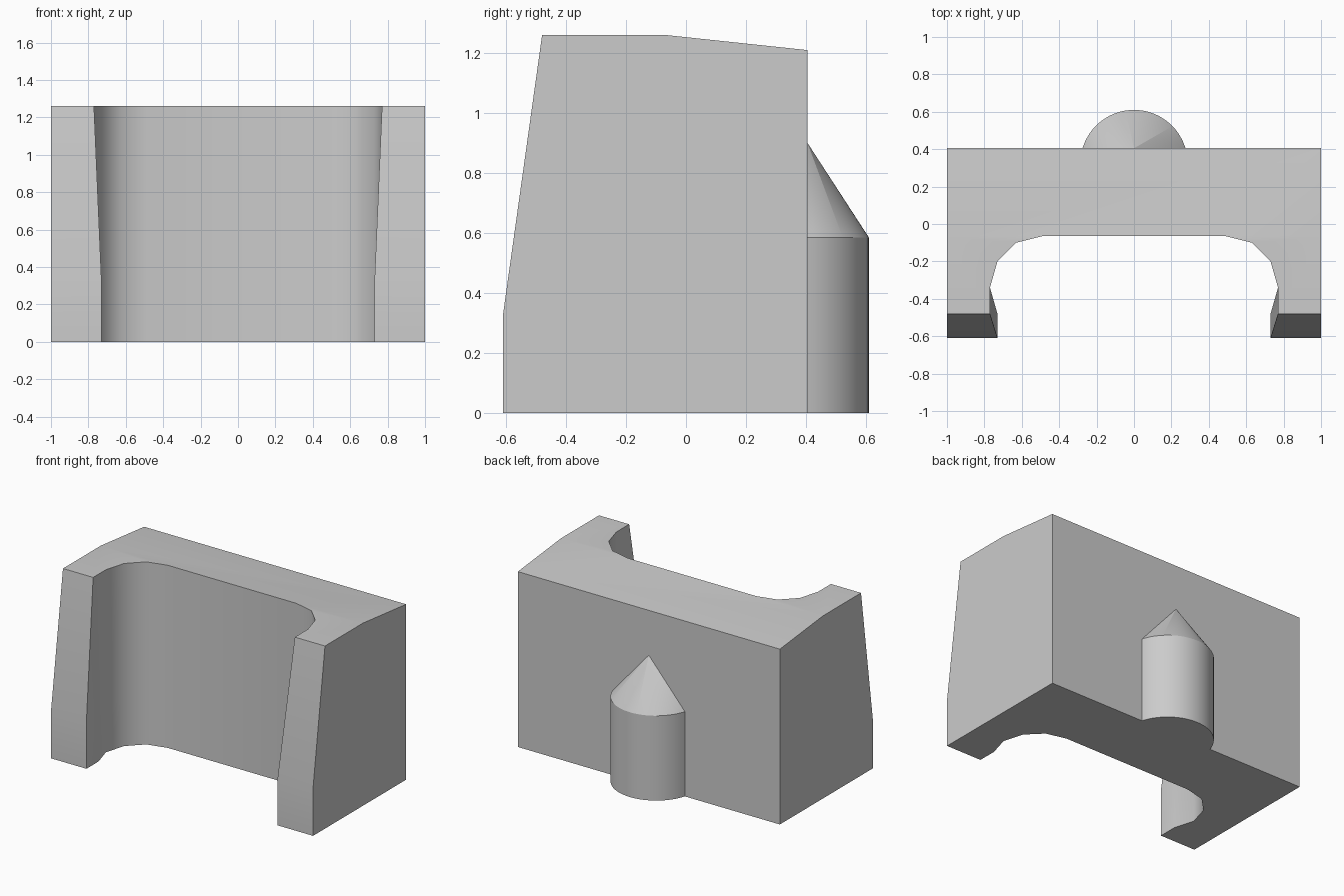
import bpy, bmesh
from math import asin, cos, sin, pi, radians

cube = bpy.data.objects.get("Cube")
if cube:
    bpy.data.objects.remove(cube, do_unlink=True)

grey = bpy.data.materials.new("plain grey")
grey.use_nodes = True
grey.diffuse_color = (0.6, 0.6, 0.6, 1)
grey.node_tree.nodes["Principled BSDF"].inputs["Base Color"].default_value = (0.6, 0.6, 0.6, 1)


def loft(name, rings, caps, smooth):
    """Join matching closed rings with side faces and close both ends."""
    bm = bmesh.new()
    loops = [[bm.verts.new(p) for p in ring] for ring in rings]
    n = len(loops[0])
    for a, b in zip(loops, loops[1:]):
        for i in range(n):
            j = (i + 1) % n
            bm.faces.new((a[i], a[j], b[j], b[i]))
    for loop in (loops[0], loops[-1]):
        for cap in caps:
            bm.faces.new([loop[i] for i in cap])
    bmesh.ops.remove_doubles(bm, verts=bm.verts, dist=0.0005)
    bmesh.ops.recalc_face_normals(bm, faces=bm.faces)
    mesh = bpy.data.meshes.new(name)
    bm.to_mesh(mesh)
    bm.free()
    mesh.materials.append(grey)
    obj = bpy.data.objects.new(name, mesh)
    bpy.context.collection.objects.link(obj)
    bpy.ops.object.select_all(action="DESELECT")
    obj.select_set(True)
    bpy.context.view_layer.objects.active = obj
    bpy.ops.object.shade_smooth_by_angle(angle=radians(smooth))


# Body: U-shaped plan with a rounded recess, front edges leaning back above a low step
FRONT, FOLD, BACK, HEIGHT = -0.61, -0.065, 0.405, 1.26
half = [(0.49, FOLD), (0.63, -0.1), (0.73, -0.2), (0.77, -0.34), (0.73, -0.48),
        (0.73, FRONT), (1, FRONT), (1, FOLD), (1, BACK)]
half_top = half[:4] + [(0.77, -0.48), (0.77, -0.48), (1, -0.48)] + half[7:]


def mirrored(points):
    return points + [(-x, y) for x, y in reversed(points)]


lower = [[(x, y, z) for x, y in mirrored(half)] for z in (0, 0.33)]
upper = [(x, y, 1.21 if y == BACK else HEIGHT) for x, y in mirrored(half_top)]
wing = list(range(8))
loft("body", lower + [upper],
     [wing, [17 - i for i in wing], [0, 7, 8, 9, 10, 17]], 32)

# Rear buttress: part of a round column with a pointed cap against the wall
RADIUS, CENTRE, STEPS = 0.287, 0.323, 32
start = asin((BACK - CENTRE) / RADIUS)
arc = []
for i in range(STEPS + 1):
    a = start + (pi - 2 * start) * i / STEPS
    arc.append((RADIUS * cos(a), CENTRE + RADIUS * sin(a)))
cap = [list(range(STEPS + 1))]
base, shoulder = [[(x, y, z) for x, y in arc] for z in (0, 0.585)]
loft("rear_column", [base, shoulder], cap, 30)
tip = [(x * 0.002, BACK + (y - BACK) * 0.002, 0.9) for x, y in arc]
loft("rear_column_cap", [shoulder, tip], cap, 30)
